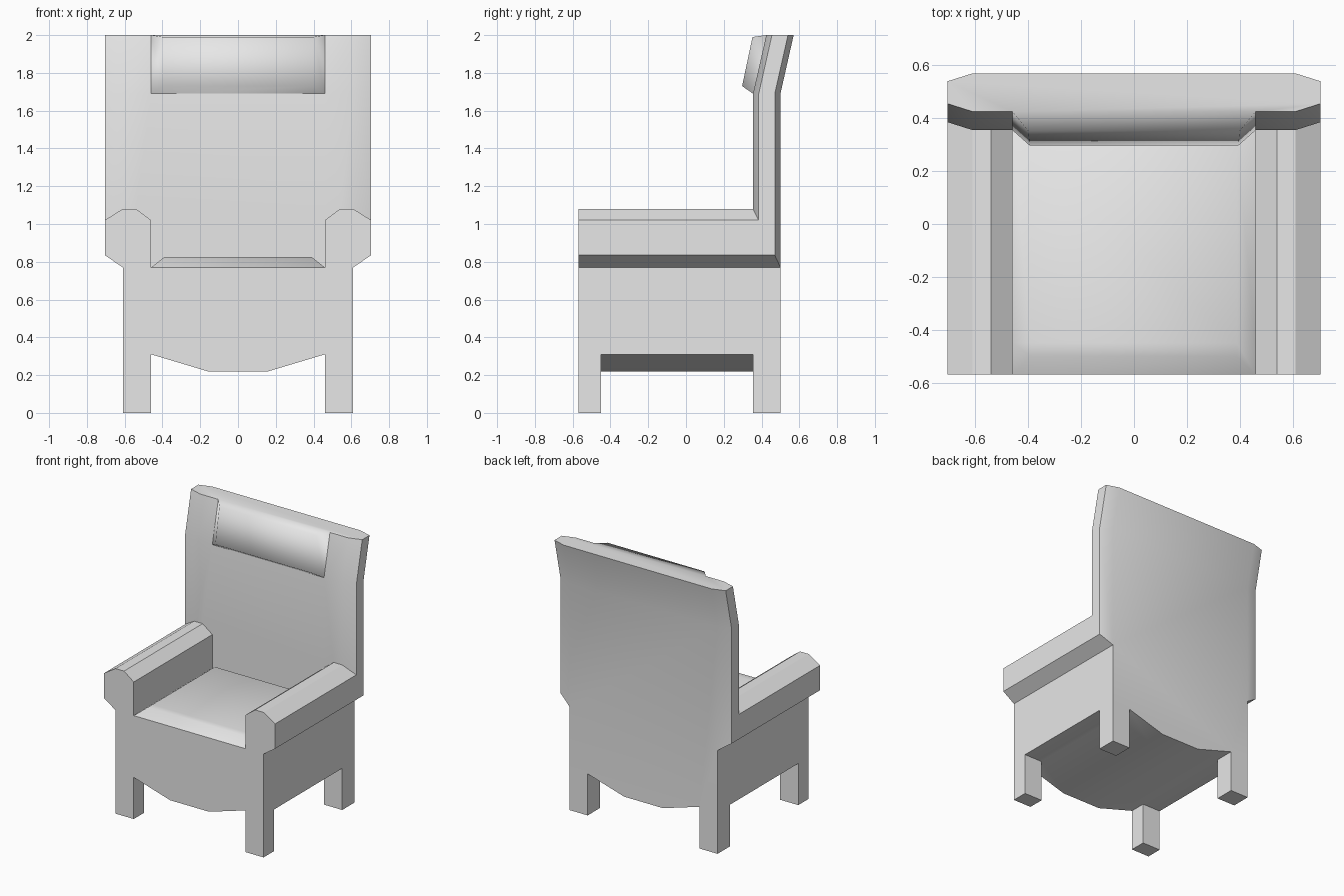
import bpy
import bmesh
import math

cube = bpy.data.objects.get("Cube")
if cube:
    bpy.data.objects.remove(cube, do_unlink=True)

IN, MID, OUT = 0.46, 0.61, 0.705        # inner arm, side wall, outer arm widths
FRONT, LEG, PANEL, REAR = -0.57, -0.45, 0.355, 0.50
RIM, BEND, TOP = 0.77, 1.69, 2.0        # seat rim, bend of the back, top
LEAN, CHAMFER = 0.07, 0.03
UNDER = 0.31

bm = bmesh.new()
verts = {}


def face(points):
    """Face through points, sharing vertices at equal positions."""
    corners = []
    for p in points:
        key = tuple(round(c, 4) for c in p)
        if key not in verts:
            verts[key] = bm.verts.new(key)
        corners.append(verts[key])
    return bm.faces.new(corners)


def mirrored(points):
    """Add the mirror image of half an outline, giving a closed loop."""
    return points + [(-p[0], *p[1:]) for p in reversed(points)]


def at(p, y):
    """Profile point at depth y; the outer edges of the back are chamfered."""
    x, z = p
    if abs(x) == OUT and y >= PANEL:
        y += CHAMFER if y == PANEL else -CHAMFER
    return (x, y, z)


def leg(a, b, y0, y1):
    """Square leg below the strip a-b between two depths."""
    loop = [(a[0], y0), (b[0], y0), (b[0], y1), (a[0], y1)]
    for p, q in zip(loop, loop[1:] + loop[:1]):
        face([(*p, UNDER), (*q, UNDER), (*q, 0), (*p, 0)])
    face([(*p, 0) for p in loop])


# Base and arms: one front profile carried back along y
under = [(0.16, 0.22), (IN, UNDER), (MID, UNDER), (MID, RIM), (OUT, 0.835)]
arm_top = [(OUT, 1.02), (MID, 1.08), (0.54, 1.08), (IN, 1.02), (IN, RIM)]
profile = mirrored(under + arm_top)
seat = []
face([at(p, FRONT) for p in profile])
for a, b in zip(profile, profile[1:] + profile[:1]):
    low = max(a[1], b[1]) < 0.9 and not (a[1] == b[1] == RIM)
    for y0, y1 in ((FRONT, LEG), (LEG, PANEL), (PANEL, REAR)):
        if y1 == REAR and not low:
            continue
        if a[1] == b[1] == UNDER and y0 != LEG:
            leg(a, b, y0, y1)
            continue
        strip = face([at(a, y0), at(b, y0), at(b, y1), at(a, y1)])
        if a[1] == b[1] == RIM:
            seat.append(strip)

# Upright back: front, rear, chamfers and outer sides
face([at(p, PANEL) for p in mirrored(arm_top[1:])[:8]]
     + [(x, PANEL, BEND) for x in (-MID, -IN, IN, MID)])
face([at(p, REAR) for p in mirrored(under[:4] + [(MID, BEND)])])
for s in (1, -1):
    outer = s * OUT
    face([at(p, PANEL) for p in
          ((outer, 1.02), (s * MID, 1.08), (s * MID, BEND), (outer, BEND))])
    face([at(p, REAR) for p in
          ((s * MID, RIM), (outer, 0.835), (outer, BEND), (s * MID, BEND))])
    face([at((outer, z), PANEL) for z in (0.835, 1.02, BEND)]
         + [at((outer, z), REAR) for z in (BEND, 0.835)])

# Leaning top of the back, with a gap left for the headrest
outline = mirrored([at((x, BEND), y)[:2] for x, y in
                    ((IN, PANEL), (MID, PANEL), (OUT, PANEL), (OUT, REAR), (MID, REAR))])
upper = [(x, y + LEAN, TOP) for x, y in outline]
lower = [(x, y, BEND) for x, y in outline]
for i in range(len(outline) - 1):
    face([lower[i], lower[i + 1], upper[i + 1], upper[i]])
face(upper)

# Headrest: raised panel
rim = [lower[-1], lower[0], upper[0], upper[-1]]
pad = [(-0.395, 0.297, 1.73), (0.395, 0.297, 1.73), (0.40, 0.352, 1.99), (-0.40, 0.352, 1.99)]
headrest = [face(pad)]
for i in range(4):
    j = (i + 1) % 4
    headrest.append(face([rim[i], rim[j], pad[j], pad[i]]))

# Seat cushion: raised inset
bmesh.ops.recalc_face_normals(bm, faces=bm.faces)
sides = bmesh.ops.inset_region(bm, faces=seat, thickness=0.07, depth=0.055,
                               use_boundary=True, use_even_offset=True)["faces"]

# Smooth the cushions and shallow bends, keep other edges sharp
cushions = [set(headrest), set(seat) | set(sides)]
for f in bm.faces:
    f.smooth = True
for e in bm.edges:
    soft = any(all(f in c for f in e.link_faces) for c in cushions)
    e.smooth = soft or e.calc_face_angle(math.pi) < math.radians(30)

mesh = bpy.data.meshes.new("armchair")
bm.to_mesh(mesh)
bm.free()
chair = bpy.data.objects.new("armchair", mesh)
bpy.context.collection.objects.link(chair)

grey = bpy.data.materials.new("light_grey")
grey.use_nodes = True
color = (0.8, 0.8, 0.8, 1)
grey.diffuse_color = color
grey.node_tree.nodes["Principled BSDF"].inputs["Base Color"].default_value = color
mesh.materials.append(grey)
